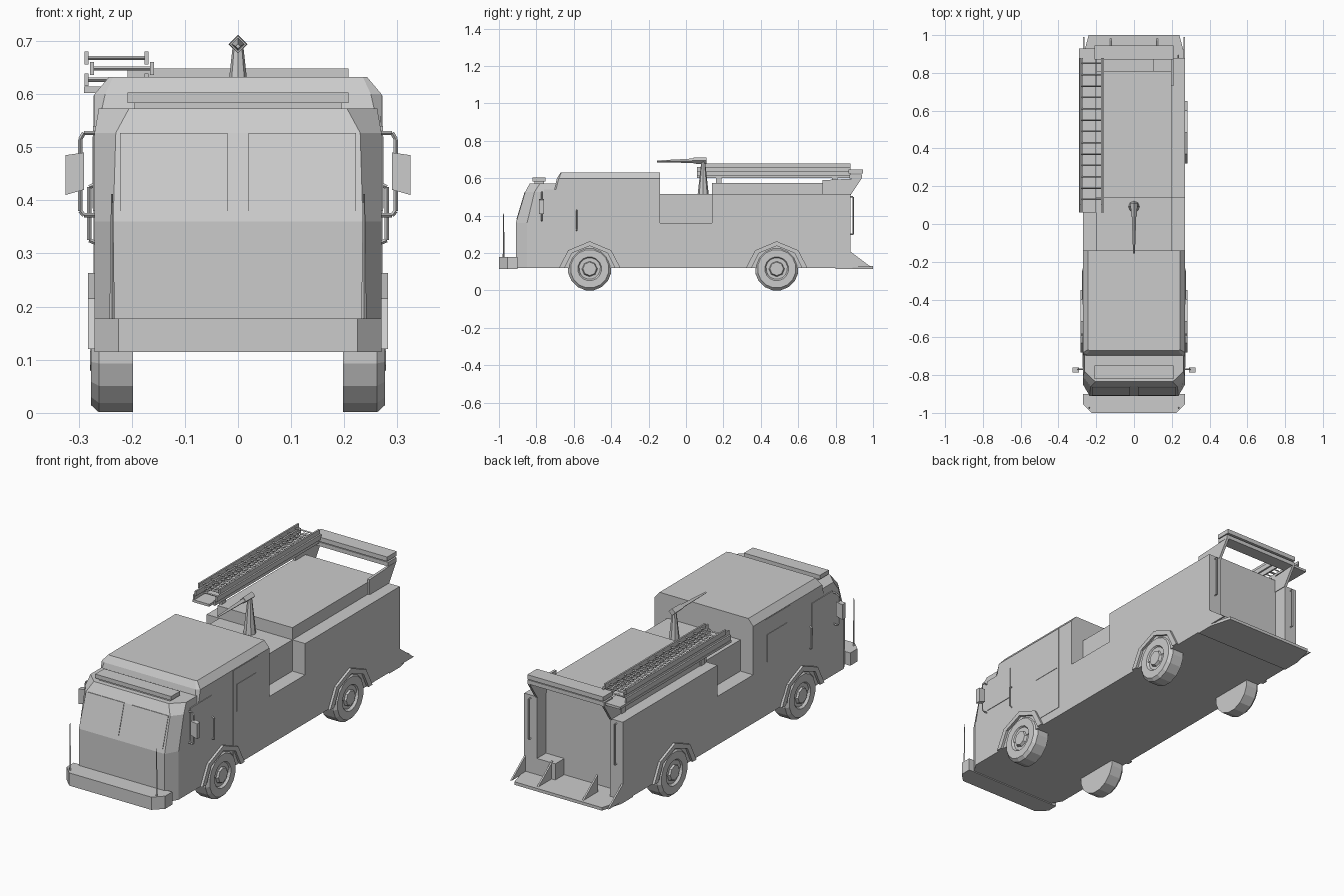
import bpy, bmesh, math
from mathutils import Vector

cube = bpy.data.objects.get("Cube")
if cube:
    bpy.data.objects.remove(cube, do_unlink=True)

GREY = (0.6, 0.6, 0.6, 1)
paint = bpy.data.materials.new("plain grey")
paint.use_nodes = True
paint.diffuse_color = GREY
paint.node_tree.nodes["Principled BSDF"].inputs["Base Color"].default_value = GREY


def loft(name, rings):
    """Closed skin through rings that have equal point counts."""
    bm = bmesh.new()
    loops = [[bm.verts.new(p) for p in ring] for ring in rings]
    n = len(loops[0])
    for a, b in zip(loops, loops[1:]):
        for i in range(n):
            j = (i + 1) % n
            bm.faces.new((a[i], a[j], b[j], b[i]))
    bm.faces.new(loops[0][::-1])
    bm.faces.new(loops[-1])
    bmesh.ops.recalc_face_normals(bm, faces=bm.faces)
    mesh = bpy.data.meshes.new(name)
    bm.to_mesh(mesh)
    bm.free()
    mesh.materials.append(paint)
    obj = bpy.data.objects.new(name, mesh)
    bpy.context.collection.objects.link(obj)
    return obj


def box(name, x0, x1, y0, y1, z0, z1):
    return loft(name, [[(x0, y0, z), (x1, y0, z), (x1, y1, z), (x0, y1, z)] for z in (z0, z1)])


def side_prism(name, yz, x0, x1):
    return loft(name, [[(x, y, z) for y, z in yz] for x in (x0, x1)])


def rod(name, a, b, ra, rb=None, sides=4):
    """Tapered straight bar between two points."""
    a, b = Vector(a), Vector(b)
    q = (b - a).to_track_quat('Z', 'Y')
    def ring(c, r):
        return [c + q @ Vector((r * math.cos(t), r * math.sin(t), 0))
                for t in (math.tau * i / sides for i in range(sides))]
    return loft(name, [ring(a, ra), ring(b, ra if rb is None else rb)])


def path(name, pts, r):
    for i, (a, b) in enumerate(zip(pts, pts[1:])):
        rod(f"{name}_{i + 1}", a, b, r)


def plan(z, w, front_w, front, corner, back):
    """Plan outline with chamfered front corners."""
    return [(-w, back, z), (-w, corner, z), (-front_w, front, z),
            (front_w, front, z), (w, corner, z), (w, back, z)]


SIDES = (("left", 1), ("right", -1))

# Cab: lower body with raked windscreen, then raised roof
loft("cab_body", [plan(0.12, .27, .235, -.91, -.85, -.14),
                  plan(0.36, .27, .235, -.91, -.85, -.14),
                  plan(.527, .27, .23, -.86, -.81, -.14),
                  plan(.573, .262, .205, -.835, -.78, -.14)])
loft("cab_roof", [plan(.52, .27, .268, -.71, -.70, -.14),
                  plan(.60, .27, .25, -.69, -.68, -.14),
                  plan(.632, .243, .235, -.67, -.665, -.14)])
box("light_bar", -.208, .208, -.82, -.75, .583, .603)
box("light_bar_mount", -.195, .195, -.81, -.76, .57, .584)

# Bumper
loft("bumper", [plan(z, .27, .225, -1, -.955, -.90) for z in (.115, .178)])

# Pump section and rear body, recessed at the back
box("pump_lower", -.27, .27, -.15, .15, .12, .36)
box("pump_upper", -.20, .20, -.15, .15, .35, .515)
box("rear_body", -.27, .27, .14, .81, .12, .515)
box("hose_bed", -.21, .20, .14, .81, .51, .575)

# Tail step
loft("tail_step", [[(-.27, .80, z), (.27, .80, z), (.27, .89, z), (.24, 1, z), (-.24, 1, z), (-.27, .89, z)]
                   for z in (.115, .13)])
box("rear_step_box", .10, .21, .80, .88, .12, .21)

for side, s in SIDES:
    # Windscreen pane on the raked plane
    pane = [(s * x, -.913 + (z - .36) * .30 - d, z) for d in (0,) for x, z in
            ((.02, .38), (.222, .38), (.222, .527), (.02, .527))]
    loft(f"{side}_windscreen", [pane, [(x, y + .008, z) for x, y, z in pane]])

    # Doors and side windows as thin plates
    for name, y0, y1, z0, z1, t in (("rear_door", -.425, -.235, .165, .597, .272),
                                    ("rear_window", -.40, -.245, .385, .52, .274),
                                    ("front_window", -.76, -.595, .38, .54, .273)):
        box(f"{side}_{name}", *sorted((s * .268, s * t)), y0, y1, z0, z1)

    # Corner marker poles and grab rails
    rod(f"{side}_marker_pole", (s * .237, -.975, .175), (s * .237, -.975, .412), .005, .002)
    path(f"{side}_grab_rail", [(s * .268, -.585, .32), (s * .28, -.585, .325),
                               (s * .28, -.585, .425), (s * .268, -.585, .43)], .004)

    # Mirror on a looped bracket
    path(f"{side}_mirror_bracket", [(s * .265, -.77, .527), (s * .29, -.77, .527), (s * .297, -.77, .515),
                                    (s * .297, -.77, .38), (s * .29, -.77, .372), (s * .265, -.77, .372)], .004)
    loft(f"{side}_mirror", [[(s * .29, y, .42), (s * .325, y, .41), (s * .325, y, .485), (s * .29, y, .49)]
                            for y in (-.785, -.76)])

    # Rear corner pillar, tail fins and handrail
    box(f"{side}_rear_pillar", *sorted((s * .20, s * .27)), .80, .88, .12, .515)
    for x in (.12, .262):
        side_prism(f"{side}_tail_fin", [(.87, .125), (.99, .125), (.87, .215)], s * x, s * (x + .008))
    path(f"{side}_rear_handrail", [(s * .235, .88, .30), (s * .235, .893, .30),
                                   (s * .235, .893, .50), (s * .235, .88, .50)], .004)

    # Gantry leg
    side_prism(f"{side}_gantry_leg", [(.73, .51), (.88, .51), (.94, .60), (.73, .59)], s * .197, s * .21)

    # Wheels with dished rims and faceted arches
    for end, y in (("front", -.515), ("rear", .485)):
        def ring(x, r, n=16):
            return [(s * x, y + r * math.cos(math.tau * (i + .5) / n),
                     .116 + r * math.sin(math.tau * (i + .5) / n)) for i in range(n)]
        loft(f"{side}_{end}_wheel", [ring(.198, .117), ring(.262, .117), ring(.277, .103),
                                     ring(.277, .064), ring(.266, .056), ring(.266, .045)])
        rod(f"{side}_{end}_hub", (s * .26, y, .116), (s * .279, y, .116), .045, .036, 8)
        outer = [(-.165, .12), (-.115, .215), (0, .263), (.115, .215), (.165, .12)]
        inner = [(.135, .12), (.095, .2), (0, .238), (-.095, .2), (-.135, .12)]
        for i in range(4):
            quad = [outer[i], outer[i + 1], inner[3 - i], inner[4 - i]]
            side_prism(f"{side}_{end}_arch", [(y + a, b) for a, b in quad], s * .265, s * .282)

# Gantry cross bars
box("gantry_lower_bar", -.21, .21, .875, .94, .60, .62)
box("gantry_upper_bar", -.208, .208, .87, .945, .626, .648)

# Stacked ladders along the right side
for k, (x0, x1, z, y0, y1) in enumerate(((-.285, -.172, .668, .10, .88),
                                         (-.275, -.162, .648, .06, .88),
                                         (-.285, -.172, .627, .06, .88))):
    for x in (x0, x1):
        box(f"ladder_{k + 1}_rail", x - .004, x + .004, y0, y1, z - .012, z + .012)
    for i in range(13):
        y = .13 + i * .06
        rod(f"ladder_{k + 1}_rung", (x0, y, z), (x1, y, z), .004)
box("ladder_rack", -.29, -.20, .06, .93, .602, .614)
for y in (.16, .78):
    box("ladder_support", -.215, -.20, y, y + .03, .51, .61)

# Water cannon on a tapered stand
rod("cannon_stand", (0, .092, .51), (0, .092, .69), .03, .010, 8)
rod("cannon_barrel", (0, .10, .695), (0, -.155, .69), .014, .005)
rod("cannon_breech", (0, .11, .694), (0, .04, .694), .018, .016)
